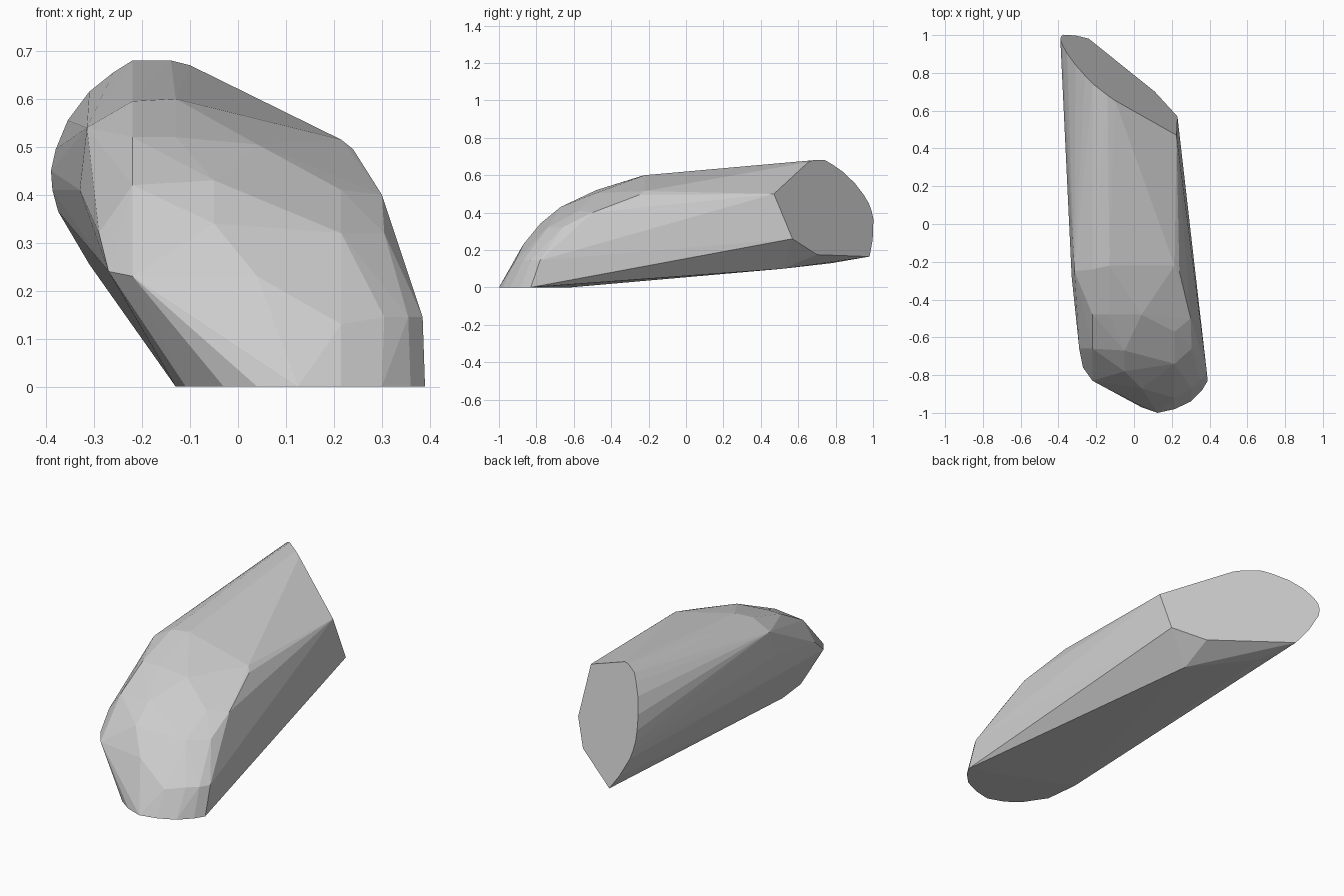
import bpy, bmesh, math

# Slanted flat end: outline in (x, z), depth follows from the cutting plane
CAP = [(-0.14, 0.68), (-0.22, 0.68), (-0.26, 0.655), (-0.31, 0.615), (-0.355, 0.555),
       (-0.38, 0.495), (-0.39, 0.45), (-0.387, 0.41), (-0.375, 0.365), (-0.31, 0.255),
       (-0.24, 0.165), (0.11, 0.175), (0.23, 0.26), (0.225, 0.50), (-0.10, 0.67)]

# Flat foot on the ground: outline in (x, y)
FOOT = [(0.39, -0.83), (0.36, -0.88), (0.30, -0.94), (0.215, -0.98), (0.125, -1.0),
        (0.04, -0.97), (-0.03, -0.92), (-0.11, -0.80), (-0.13, -0.62)]

# Facet corners of the rounded nose, shoulders and underside
BODY = [(-0.13, -0.22, 0.60), (-0.22, -0.24, 0.595), (-0.315, -0.25, 0.54), (-0.33, -0.28, 0.41),
        (0.215, -0.22, 0.515), (0.24, -0.25, 0.495),
        (-0.22, -0.48, 0.52), (-0.13, -0.48, 0.52), (0.04, -0.48, 0.505),
        (-0.22, -0.66, 0.42), (-0.05, -0.67, 0.43), (0.215, -0.57, 0.41), (0.30, -0.50, 0.40),
        (-0.29, -0.66, 0.32), (-0.05, -0.78, 0.34), (0.215, -0.74, 0.32), (0.305, -0.66, 0.32),
        (-0.27, -0.76, 0.24), (-0.22, -0.83, 0.23), (0.04, -0.87, 0.23),
        (0.345, -0.68, 0.235), (0.215, -0.92, 0.13), (0.305, -0.87, 0.145),
        (0.355, -0.83, 0.145), (0.385, -0.78, 0.145),
        (-0.17, 0.78, 0.13), (0.10, 0.52, 0.10)]


def cap_point(x, z):
    return (x, 0.47 - 0.79 * (x - 0.225) - 0.43 * (z - 0.5), z)


# Stone: convex skin around all facet corners
points = [cap_point(x, z) for x, z in CAP] + [(x, y, 0) for x, y in FOOT] + BODY
bm = bmesh.new()
for p in points:
    bm.verts.new(p)
hull = bmesh.ops.convex_hull(bm, input=bm.verts[:])
loose = {g for g in hull["geom_interior"] + hull["geom_unused"]
         if isinstance(g, bmesh.types.BMVert)}
bmesh.ops.delete(bm, geom=list(loose), context="VERTS")
# Merge the triangles of the flat end and the foot
bmesh.ops.dissolve_limit(bm, angle_limit=math.radians(0.8),
                         verts=bm.verts[:], edges=bm.edges[:])
bmesh.ops.recalc_face_normals(bm, faces=bm.faces[:])

mesh = bpy.data.meshes.new("stone")
bm.to_mesh(mesh)
bm.free()
grey = bpy.data.materials.new("stone grey")
grey.diffuse_color = (0.6, 0.6, 0.6, 1)
mesh.materials.append(grey)
stone = bpy.data.objects.new("stone", mesh)
bpy.context.collection.objects.link(stone)
